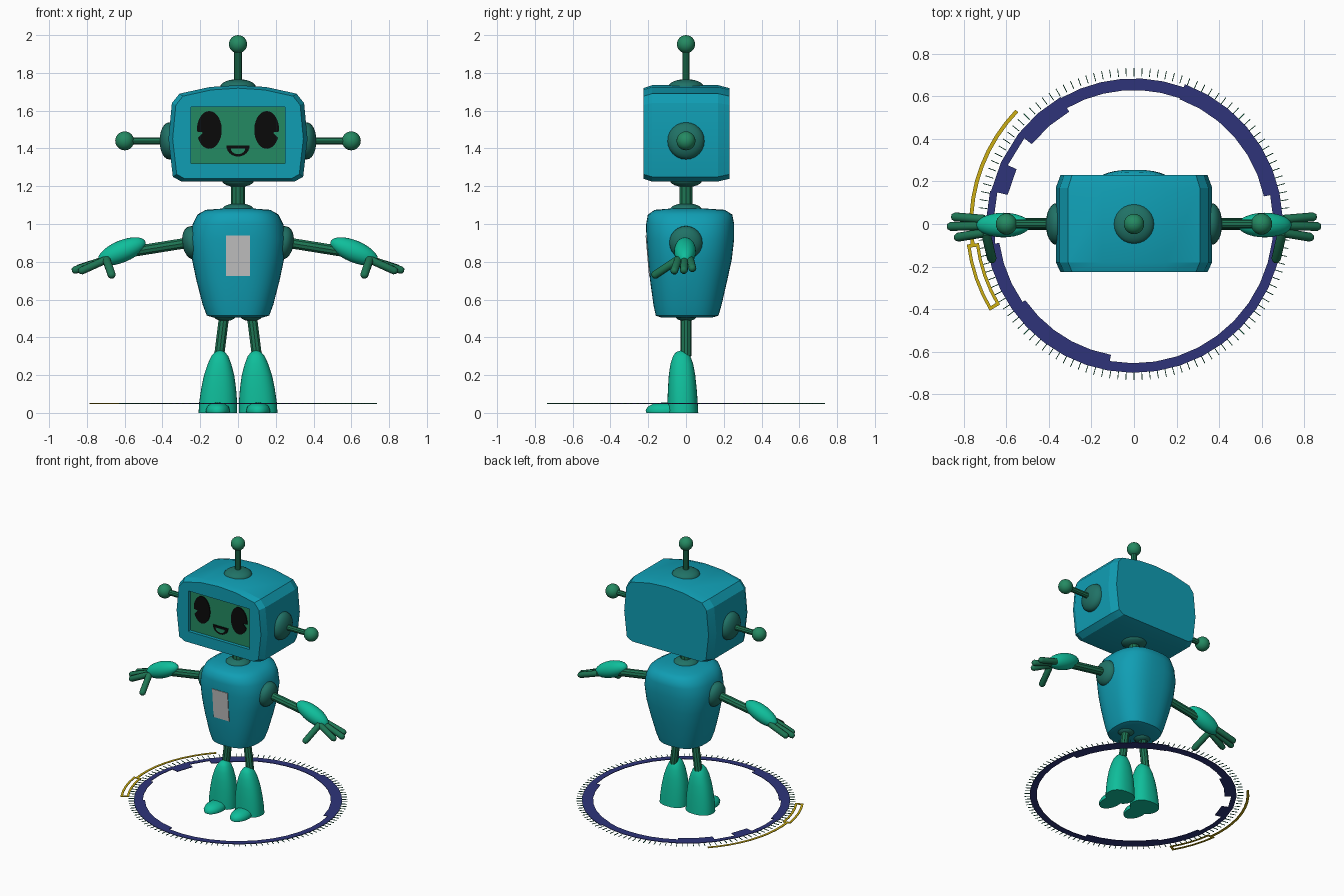
import bpy, bmesh, math
from mathutils import Vector

cube = bpy.data.objects.get("Cube")
if cube:
    bpy.data.objects.remove(cube, do_unlink=True)


def material(name, *rgb):
    linear = [((c / 255 + 0.055) / 1.055) ** 2.4 if c > 10 else c / 255 / 12.92 for c in rgb]
    mat = bpy.data.materials.new(name)
    mat.use_nodes = True
    mat.diffuse_color = (*linear, 1)
    mat.node_tree.nodes["Principled BSDF"].inputs["Base Color"].default_value = (*linear, 1)
    return mat


TEAL = material("teal shell", 16, 158, 180)
MINT = material("bright mint", 15, 190, 155)
GREEN = material("mid green", 36, 138, 98)
DARK = material("dark green", 30, 118, 84)
SOCKET = material("dark sea green", 32, 114, 102)
NAVY = material("navy", 46, 52, 122)
GOLD = material("gold", 205, 175, 20)
GREY = material("light grey", 195, 195, 195)
BLACK = material("black", 10, 10, 10)


def build(name, lofts, *mats, angle=35, rule=None):
    """Skin each list of cross-sections, cap the ends, join them as one object."""
    bm = bmesh.new()
    for sections in lofts:
        rings = [[bm.verts.new(p) for p in section] for section in sections]
        n = len(rings[0])
        for a, b in zip(rings, rings[1:]):
            for i in range(n):
                bm.faces.new((a[i], a[(i + 1) % n], b[(i + 1) % n], b[i]))
        bm.faces.new(rings[0])
        bm.faces.new(rings[-1])
    bmesh.ops.remove_doubles(bm, verts=bm.verts, dist=1e-5)
    bmesh.ops.recalc_face_normals(bm, faces=bm.faces)
    if rule:
        for f in bm.faces:
            f.material_index = rule(f)
    mesh = bpy.data.meshes.new(name)
    bm.to_mesh(mesh)
    bm.free()
    for m in mats:
        mesh.materials.append(m)
    obj = bpy.data.objects.new(name, mesh)
    bpy.context.collection.objects.link(obj)
    bpy.ops.object.select_all(action="DESELECT")
    obj.select_set(True)
    bpy.context.view_layer.objects.active = obj
    bpy.ops.object.shade_smooth_by_angle(angle=math.radians(angle))
    return obj


def oval(cx, cy, z, rx, ry, n=32, power=2.0):
    pts = []
    for i in range(n):
        c, s = math.cos(math.tau * i / n), math.sin(math.tau * i / n)
        pts.append((cx + rx * math.copysign(abs(c) ** (2 / power), c),
                    cy + ry * math.copysign(abs(s) ** (2 / power), s), z))
    return pts


def turned(name, profile, base, direction, mat, n=24, angle=50):
    """Revolve (radius, distance) pairs about an axis."""
    turn = Vector(direction).to_track_quat("Z", "Y")
    sections = [[Vector(base) + turn @ Vector(p) for p in oval(0, 0, d, r, r, n)]
                for r, d in profile]
    return build(name, [sections], mat, angle=angle)


def rod(name, a, b, r, mat=DARK):
    d = Vector(b) - Vector(a)
    return turned(name, [(r, 0), (r, d.length)], a, d, mat, 10, 30)


def dome(name, base, direction, r, h):
    profile = [(r, -0.03)] + [(r * math.cos(t), h * math.sin(t))
                              for t in (math.pi / 2 * i / 6 for i in range(7))]
    return turned(name, profile, base, direction, SOCKET)


def ellipsoid(name, center, direction, r, half, mat, n=24):
    steps = [math.pi * i / 14 for i in range(15)]
    return turned(name, [(r * math.sin(t), -half * math.cos(t)) for t in steps],
                  center, direction, mat, n)


def finger(name, a, b, r):
    d = Vector(b) - Vector(a)
    L = d.length
    profile = [(0, 0), (r, r * 0.7), (r, L - r * 0.8), (r * 0.65, L - r * 0.2), (0, L)]
    return turned(name, profile, a, d, DARK, 10)


def plate(name, outline, y, mat):
    return build(name, [[[(x, y + d, z) for x, z in outline] for d in (0, 0.006)]], mat)


def arc_band(a0, a1, r0, r1, step=6, z=0.048, thick=0.004):
    count = max(1, round((a1 - a0) / step))
    out = []
    for i in range(count + 1):
        t = math.radians(a0 + (a1 - a0) * i / count)
        out.append([(r * math.cos(t), r * math.sin(t), h)
                    for r, h in ((r0, z), (r1, z), (r1, z + thick), (r0, z + thick))])
    return out


# Head: faceted shell with a recessed screen
half = [(0.30, 1.225), (0.345, 1.25), (0.368, 1.45), (0.35, 1.64), (0.31, 1.69), (0.15, 1.725)]
outline = [(0, 1.225)] + half + [(0, 1.735)] + [(-x, z) for x, z in reversed(half)]


def head_section(y, scale):
    return [(x * scale, y, 1.47 + (z - 1.47) * scale) for x, z in outline]


def screen_section(y):
    return [(max(-0.25, min(0.25, x)), y, max(1.32, min(1.62, z))) for x, z in outline]


build("head", [[head_section(0.23, 0.94), head_section(0.17, 1), head_section(-0.18, 1),
                head_section(-0.225, 0.94), screen_section(-0.225), screen_section(-0.2)]],
      TEAL, GREEN, angle=20,
      rule=lambda f: int(f.normal.y < -0.9 and f.calc_center_median().y > -0.21))

# Face: notched eyes and a smiling mouth
for side, s in (("left", 1), ("right", -1)):
    eye = [(s * 0.185, 1.485)]
    for i in range(29):
        t = math.radians(-5 + 340 * i / 28)
        eye.append((s * (0.152 + 0.066 * math.cos(t)), 1.498 + 0.1 * math.sin(t)))
    plate(side + "_eye", eye, -0.207, BLACK)


def smile(w, top, h):
    return [(w * math.cos(math.pi * i / 12), top - h * math.sin(math.pi * i / 12))
            for i in range(13)]


plate("mouth", smile(0.062, 1.415, 0.058), -0.207, BLACK)
plate("tongue", smile(0.038, 1.4, 0.03), -0.209, GREEN)

# Antenna and ears
dome("antenna_socket", (0, 0, 1.725), (0, 0, 1), 0.095, 0.042)
rod("antenna_stalk", (0, 0, 1.75), (0, 0, 1.93), 0.02)
ellipsoid("antenna_ball", (0, 0, 1.952), (0, 0, 1), 0.048, 0.048, GREEN)
for side, s in (("left", 1), ("right", -1)):
    dome(side + "_ear_socket", (s * 0.365, 0, 1.44), (s, 0, 0), 0.098, 0.05)
    rod(side + "_ear_stalk", (s * 0.4, 0, 1.44), (s * 0.57, 0, 1.44), 0.02)
    ellipsoid(side + "_ear_ball", (s * 0.6, 0, 1.44), (0, 0, 1), 0.05, 0.05, GREEN)

# Neck
dome("neck_upper_socket", (0, 0, 1.23), (0, 0, -1), 0.085, 0.035)
rod("neck", (0, 0, 1.08), (0, 0, 1.22), 0.037)
dome("neck_lower_socket", (0, 0, 1.075), (0, 0, 1), 0.085, 0.035)

# Torso: tapered rounded barrel, rows of height, half width, front, back
rows = [(0.505, 0.13, -0.13, 0.14), (0.515, 0.165, -0.16, 0.172), (0.57, 0.186, -0.172, 0.188),
        (0.7, 0.22, -0.19, 0.218), (0.81, 0.243, -0.202, 0.242), (0.92, 0.255, -0.21, 0.255),
        (1.0, 0.24, -0.211, 0.255), (1.05, 0.215, -0.202, 0.245), (1.075, 0.17, -0.165, 0.205),
        (1.082, 0.08, -0.08, 0.1)]
build("torso", [[oval(0, (f + b) / 2, z, w, (b - f) / 2, 48, 2.6) for z, w, f, b in rows]],
      TEAL, angle=50)

# Chest panel follows the slope of the torso
build("chest_panel", [[[(x, y + d, z) for x, y, z in
      ((-0.063, -0.196, 0.725), (0.063, -0.196, 0.725), (0.063, -0.214, 0.94), (-0.063, -0.214, 0.94))]
      for d in (0, 0.009)]], GREY)

# Arms, hands, legs and boots
for side, s in (("left", 1), ("right", -1)):
    dome(side + "_shoulder", (s * 0.245, 0, 0.9), (s, 0, -0.15), 0.088, 0.05)
    rod(side + "_arm", (s * 0.27, 0, 0.9), (s * 0.55, 0, 0.855), 0.029)
    ellipsoid(side + "_forearm", (s * 0.615, -0.005, 0.855), (s, 0, -0.42), 0.058, 0.135, MINT)
    for label, y, tip, drop in (("back", 0.035, 0.86, 0.76), ("middle", -0.012, 0.88, 0.75),
                                ("front", -0.065, 0.845, 0.745)):
        finger(f"{side}_{label}_finger", (s * 0.69, y * 0.6, 0.815), (s * tip, y, drop), 0.021)
    finger(side + "_thumb", (s * 0.7, -0.03, 0.82), (s * 0.665, -0.18, 0.72), 0.022)

    dome(side + "_hip", (s * 0.07, 0, 0.515), (0, 0, -1), 0.058, 0.03)
    rod(side + "_leg", (s * 0.075, 0, 0.5), (s * 0.1, 0, 0.3), 0.028)
    boot = [(0, 0.102, 0.082), (0.06, 0.1, 0.08), (0.13, 0.092, 0.076), (0.2, 0.08, 0.07),
            (0.26, 0.062, 0.06), (0.3, 0.045, 0.046), (0.322, 0.027, 0.03), (0.332, 0, 0)]
    build(side + "_boot", [[oval(s * (0.107 - z * 0.035), -0.017 - z * 0.02, z, rx, ry, 32, 2.3)
                            for z, rx, ry in boot]], MINT, angle=50)
    toe = [(0, 0.062, 0.1), (0.015, 0.065, 0.104), (0.035, 0.056, 0.09),
           (0.05, 0.035, 0.06), (0.056, 0, 0)]
    build(side + "_toe", [[oval(s * 0.107, -0.11, z, rx, ry, 24) for z, rx, ry in toe]],
          MINT, angle=50)

# Floor ring of thick and thin stretches
stretches = [(-100, 12, 0.655, 0.7), (12, 70, 0.625, 0.7), (70, 120, 0.63, 0.685),
             (120, 142, 0.61, 0.69), (142, 155, 0.655, 0.69), (155, 167, 0.61, 0.69),
             (167, 188, 0.66, 0.695), (188, 215, 0.64, 0.7), (215, 260, 0.625, 0.7)]
build("floor_ring", [arc_band(*s, step=9) for s in stretches], NAVY)

# Fine radial ticks around the ring
build("ring_ticks", [arc_band(a - 0.15, a + 0.15, 0.695, 0.735) for a in range(0, 360, 3)], DARK)

# Gold pointer: long arc ending in an open frame
build("gold_arc", [arc_band(136, 188, 0.757, 0.775), arc_band(187, 211, 0.777, 0.792),
                   arc_band(187, 211, 0.735, 0.75), arc_band(187, 188.2, 0.735, 0.792),
                   arc_band(209.8, 211, 0.735, 0.792)], GOLD)
